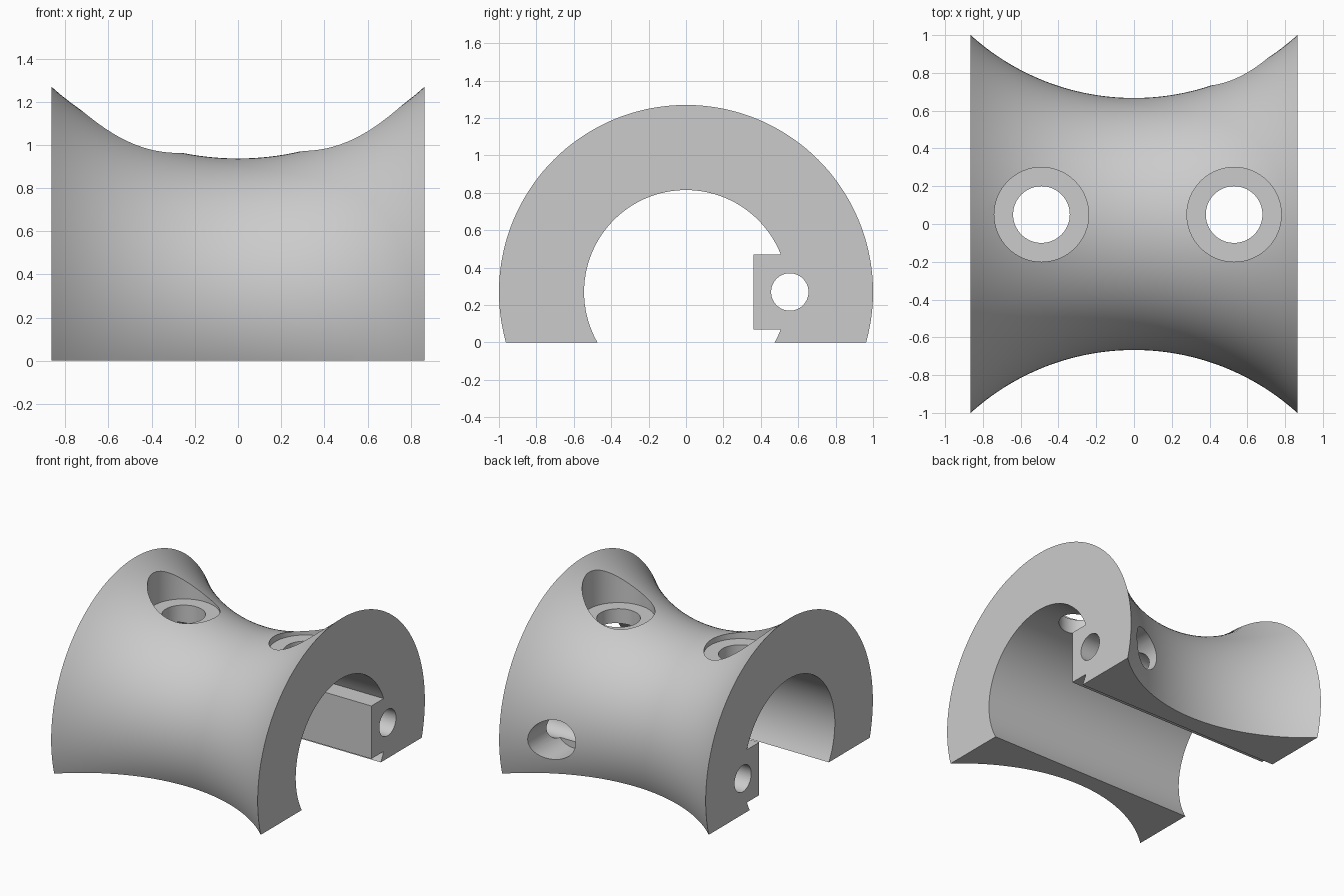
import bpy
import bmesh
import math
from mathutils import Matrix

if "Cube" in bpy.data.objects:
    bpy.data.objects.remove(bpy.data.objects["Cube"], do_unlink=True)

HALF = 0.865      # half length along x
AXIS_Z = 0.27     # height of the axis of revolution
NECK = 0.667      # radius at the waist
ARC = 1.29        # radius of the concave flare
BORE = 0.545      # radius of the central opening

grey = bpy.data.materials.new("plain grey")
grey.use_nodes = True
grey.diffuse_color = (0.6, 0.6, 0.6, 1)
grey.node_tree.nodes["Principled BSDF"].inputs["Base Color"].default_value = (0.6, 0.6, 0.6, 1)


def make_object(name, bm):
    bmesh.ops.recalc_face_normals(bm, faces=bm.faces)
    mesh = bpy.data.meshes.new(name)
    bm.to_mesh(mesh)
    bm.free()
    mesh.materials.append(grey)
    obj = bpy.data.objects.new(name, mesh)
    bpy.context.collection.objects.link(obj)
    return obj


def cylinder(name, radius, start, end, segments=64):
    """Closed cylinder between two points on one axis."""
    bm = bmesh.new()
    direction = end - start
    turn = direction.to_track_quat("Z", "Y").to_matrix().to_4x4()
    place = Matrix.Translation((start + end) / 2) @ turn
    bmesh.ops.create_cone(bm, cap_ends=True, segments=segments, radius1=radius,
                          radius2=radius, depth=direction.length, matrix=place)
    return make_object(name, bm)


def cut(body, cutter):
    cutter.hide_render = True
    mod = body.modifiers.new(cutter.name, "BOOLEAN")
    mod.operation = "DIFFERENCE"
    mod.solver = "EXACT"
    mod.object = cutter
    bpy.context.view_layer.objects.active = body
    bpy.ops.object.modifier_apply(modifier=mod.name)
    bpy.data.objects.remove(cutter, do_unlink=True)


# Flared body: concave arc revolved about the x axis
bm = bmesh.new()
steps, sides = 40, 144
rings = []
for i in range(steps + 1):
    x = HALF * (2 * i / steps - 1)
    r = NECK + ARC - math.sqrt(ARC ** 2 - x ** 2)
    rings.append([bm.verts.new((x, r * math.cos(2 * math.pi * k / sides),
                                AXIS_Z + r * math.sin(2 * math.pi * k / sides)))
                  for k in range(sides)])
for a, b in zip(rings, rings[1:]):
    for k in range(sides):
        n = (k + 1) % sides
        bm.faces.new((a[k], a[n], b[n], b[k]))
bm.faces.new(rings[0])
bm.faces.new(rings[-1])
body = make_object("flared_saddle_body", bm)

# Central opening: round channel that leaves a square rail on the back side
bm = bmesh.new()
gap = math.asin(0.2 / BORE)
profile = [(0.36, AXIS_Z - 0.2), (0.36, AXIS_Z + 0.2)]
arc_steps = 96
for i in range(arc_steps + 1):
    t = gap + (2 * math.pi - 2 * gap) * i / arc_steps
    profile.append((BORE * math.cos(t), AXIS_Z + BORE * math.sin(t)))
face = bm.faces.new([bm.verts.new((-1, y, z)) for y, z in profile])
grown = bmesh.ops.extrude_face_region(bm, geom=[face])["geom"]
bmesh.ops.translate(bm, vec=(2, 0, 0),
                    verts=[g for g in grown if isinstance(g, bmesh.types.BMVert)])
cut(body, make_object("channel_cutter", bm))

# Flat underside
bm = bmesh.new()
bmesh.ops.create_cube(bm, size=1, matrix=Matrix.Translation((0, 0, -1)) @ Matrix.Diagonal((4, 4, 2, 1)))
cut(body, make_object("base_cutter", bm))

# Top holes with counterbores
Vec = type(Matrix().to_translation())
for x in (-0.49, 0.53):
    cut(body, cylinder("counterbore_cutter", 0.25, Vec((x, 0.05, 0.92)), Vec((x, 0.05, 1.6))))
    cut(body, cylinder("hole_cutter", 0.15, Vec((x, 0.05, 0.5)), Vec((x, 0.05, 1.2))))

# Long hole through the rail and the side hole that meets it
cut(body, cylinder("rail_hole_cutter", 0.1, Vec((-1, 0.555, AXIS_Z)), Vec((1, 0.555, AXIS_Z))))
cut(body, cylinder("side_hole_cutter", 0.15, Vec((0.56, 0.55, AXIS_Z)), Vec((0.56, 1.2, AXIS_Z))))

# Smooth curved walls, crisp edges
bpy.ops.object.select_all(action="DESELECT")
body.select_set(True)
bpy.context.view_layer.objects.active = body
bpy.ops.object.shade_smooth_by_angle(angle=math.radians(30))
